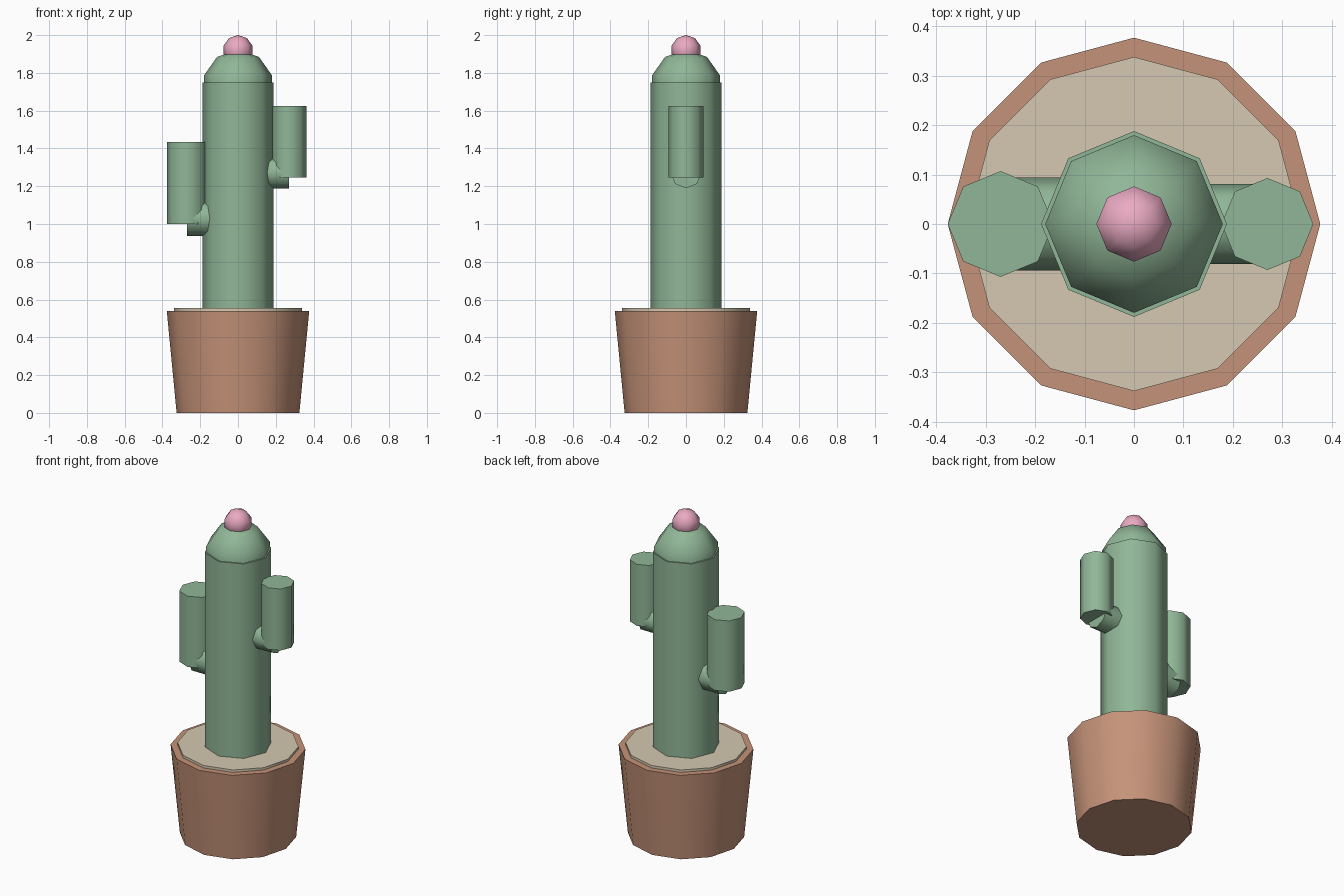
import bpy
import math

if "Cube" in bpy.data.objects:
    bpy.data.objects.remove(bpy.data.objects["Cube"])


def material(name, rgb):
    m = bpy.data.materials.new(name)
    m.diffuse_color = (*rgb, 1)
    m.use_nodes = True
    m.node_tree.nodes["Principled BSDF"].inputs["Base Color"].default_value = m.diffuse_color
    return m


GREEN = material("cactus_green", (0.28, 0.47, 0.31))
CLAY = material("terracotta", (0.56, 0.29, 0.19))
SAND = material("sand", (0.66, 0.58, 0.44))
PINK = material("pink", (0.82, 0.40, 0.54))


def finish(name, mat):
    ob = bpy.context.object
    ob.name = name
    ob.data.materials.append(mat)
    bpy.ops.object.shade_smooth_by_angle(angle=math.radians(60))
    return ob


def tapered(name, mat, sides, r_low, r_high, z0, z1, x=0):
    bpy.ops.mesh.primitive_cone_add(vertices=sides, radius1=r_low, radius2=r_high,
                                    depth=z1 - z0, location=(x, 0, (z0 + z1) / 2))
    return finish(name, mat)


def ball(name, mat, r, z, stretch=1):
    bpy.ops.mesh.primitive_uv_sphere_add(segments=8, ring_count=5, radius=r, location=(0, 0, z))
    bpy.context.object.scale.z = stretch
    return finish(name, mat)


# Pot and soil
tapered("pot", CLAY, 12, 0.325, 0.377, 0, 0.54)
tapered("soil", SAND, 12, 0.338, 0.338, 0.51, 0.555)

# Trunk, rounded top and flower
tapered("trunk", GREEN, 8, 0.188, 0.188, 0.53, 1.75)
ball("trunk_top", GREEN, 0.189, 1.727, 1.03)
ball("flower", PINK, 0.08, 1.92)

# Arms: horizontal stub out of the trunk, then an upright
for side, s, r_stub, z_stub, r_up, z0, z1 in (
        ("left", -1, 0.094, 1.03, 0.107, 1.00, 1.435),
        ("right", 1, 0.081, 1.27, 0.093, 1.247, 1.625)):
    bpy.ops.mesh.primitive_cylinder_add(vertices=8, radius=r_stub, depth=0.2,
                                        location=(s * 0.17, 0, z_stub),
                                        rotation=(0, math.pi / 2, 0))
    finish(side + "_arm_stub", GREEN)
    tapered(side + "_arm_upright", GREEN, 8, r_up, r_up, z0, z1, s * 0.27)
